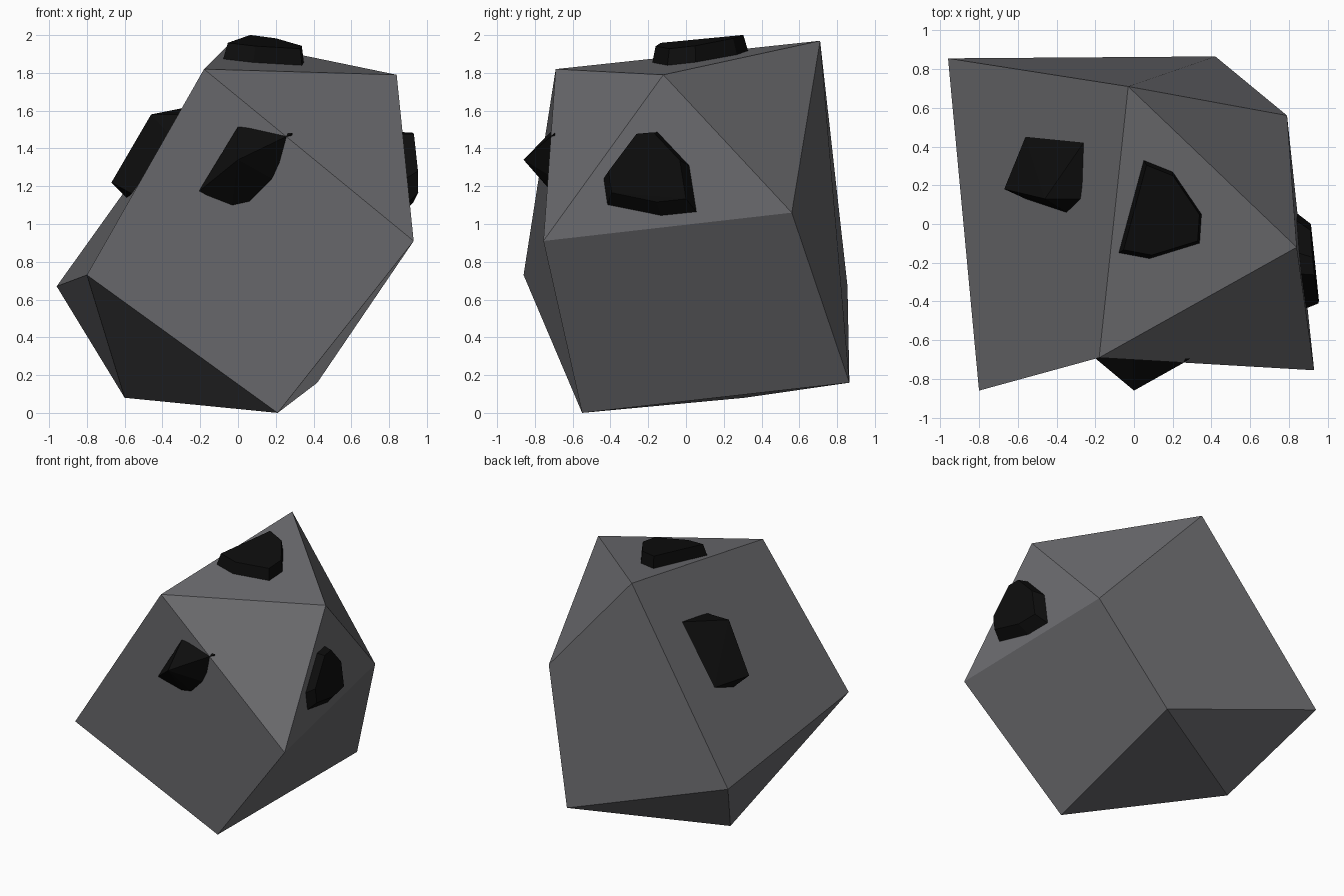
import bpy, bmesh
from mathutils import Vector

if "Cube" in bpy.data.objects:
    bpy.data.objects.remove(bpy.data.objects["Cube"])


def material(name, rgb):
    m = bpy.data.materials.new(name)
    m.diffuse_color = (*rgb, 1)
    m.use_nodes = True
    m.node_tree.nodes["Principled BSDF"].inputs["Base Color"].default_value = m.diffuse_color
    return m


def add_object(name, bm, mat):
    mesh = bpy.data.meshes.new(name)
    bm.to_mesh(mesh)
    bm.free()
    mesh.materials.append(mat)
    obj = bpy.data.objects.new(name, mesh)
    bpy.context.collection.objects.link(obj)
    return obj


def chip(name, points, mat):
    """Faceted convex lump from its corner points."""
    bm = bmesh.new()
    for p in points:
        bm.verts.new(p)
    res = bmesh.ops.convex_hull(bm, input=bm.verts[:])
    loose = {v for v in res["geom_interior"] + res["geom_unused"]
             if isinstance(v, bmesh.types.BMVert)}
    bmesh.ops.delete(bm, geom=list(loose), context='VERTS')
    bmesh.ops.recalc_face_normals(bm, faces=bm.faces[:])
    return add_object(name, bm, mat)


def slab(outline, scale, lift):
    """Outline plus a smaller, lifted copy, slightly sunk at the base."""
    pts = [Vector(p) for p in outline]
    mid = sum(pts, Vector()) / len(pts)
    lift = Vector(lift)
    return [p - lift * 0.1 for p in pts] + [mid + (p - mid) * scale + lift for p in pts]


stone = material("stone", (0.15, 0.15, 0.16))
coal = material("coal", (0.004, 0.004, 0.004))

# Boulder: ten corners, quads start at the corner their fold runs from
corners = {
    'A': (-0.03, 0.71, 1.97), 'B': (-0.18, -0.69, 1.82), 'C': (0.84, -0.12, 1.79),
    'D': (0.93, -0.755, 0.91), 'E': (-0.80, -0.86, 0.73), 'F': (-0.96, 0.855, 0.67),
    'G': (-0.60, 0.31, 0.08), 'H': (0.21, -0.55, 0.0), 'I': (0.42, 0.865, 0.16),
    'J': (0.79, 0.56, 1.06)}
bm = bmesh.new()
v = {k: bm.verts.new(p) for k, p in corners.items()}
for face in "BEHD AFEB DHIJ AJIF ABC BDC CDJ ACJ EGH EFG FIG GIH".split():
    bm.faces.new([v[k] for k in face])
add_object("boulder", bm, stone)

# Coal lump on the front, a pointed pyramid
chip("front_coal", [
    (-0.21, -0.685, 1.17), (0.0, -0.69, 1.515), (0.25, -0.72, 1.46), (0.29, -0.695, 1.48),
    (0.18, -0.695, 1.24), (0.06, -0.66, 1.12), (-0.03, -0.65, 1.10), (0.0, -0.86, 1.34)], coal)

# Coal lump on top
chip("top_coal", slab([
    (0.05, 0.33, 1.92), (0.20, 0.27, 1.90), (0.35, 0.05, 1.857),
    (0.34, -0.10, 1.84), (0.08, -0.18, 1.855), (-0.08, -0.15, 1.874)],
    0.91, (0.005, 0.0, 0.085)), coal)

# Coal lump on the right
chip("right_coal", slab([
    (0.862, -0.26, 1.48), (0.85, -0.15, 1.49), (0.838, 0.02, 1.31), (0.84, 0.02, 1.22),
    (0.84, 0.06, 1.06), (0.86, -0.13, 1.04), (0.89, -0.42, 1.10), (0.888, -0.44, 1.24)],
    0.82, (0.07, -0.02, 0.04)), coal)

# Coal lump on the left
chip("left_coal", [
    (-0.67, 0.18, 1.22), (-0.46, 0.13, 1.58), (-0.56, 0.45, 1.20), (-0.26, 0.42, 1.62),
    (-0.27, 0.13, 1.58), (-0.35, 0.06, 1.46), (-0.59, 0.26, 1.14), (-0.56, 0.13, 1.16)], coal)
